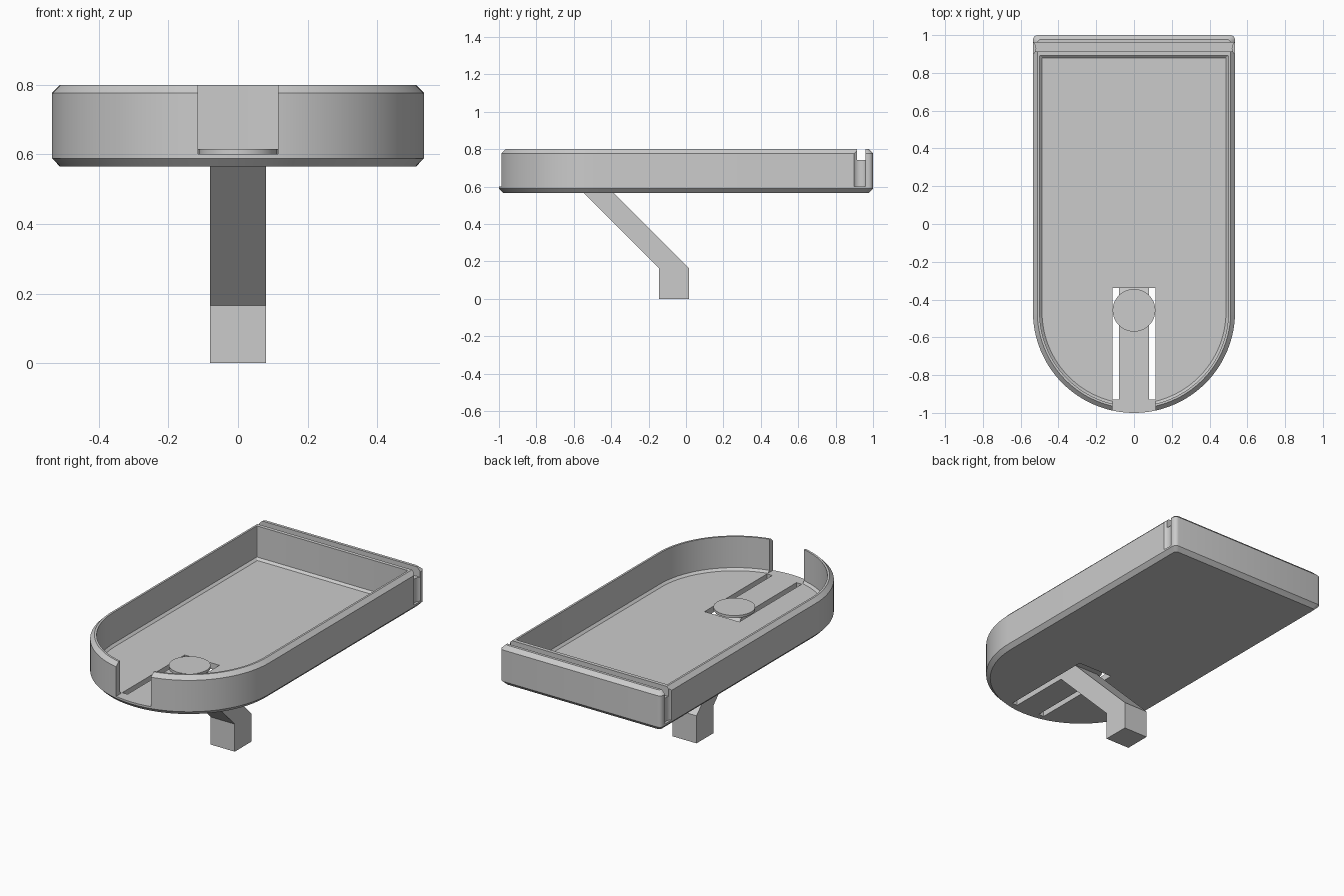
import bpy, bmesh
from math import sin, cos, pi

if "Cube" in bpy.data.objects:
    bpy.data.objects.remove(bpy.data.objects["Cube"])

CY = -0.465  # centre of the rounded front end


def make(name, verts, faces):
    me = bpy.data.meshes.new(name)
    me.from_pydata(verts, [], faces)
    bm = bmesh.new()
    bm.from_mesh(me)
    bmesh.ops.recalc_face_normals(bm, faces=bm.faces)
    bm.to_mesh(me)
    bm.free()
    ob = bpy.data.objects.new(name, me)
    bpy.context.collection.objects.link(ob)
    return ob


def loft(name, rings):
    n = len(rings[0])
    verts = [p for r in rings for p in r]
    faces = [list(range(n)), list(range((len(rings) - 1) * n, len(rings) * n))]
    for k in range(len(rings) - 1):
        for i in range(n):
            j = (i + 1) % n
            faces.append([k * n + i, k * n + j, (k + 1) * n + j, (k + 1) * n + i])
    return make(name, verts, faces)


def outline(r, back, corner, z):
    # rounded front, straight sides, small radius at the back corners
    pts = [(r * cos(-pi * i / 64), CY + r * sin(-pi * i / 64), z) for i in range(65)]
    for cx, a0 in ((corner - r, pi), (r - corner, pi / 2)):
        for i in range(5):
            a = a0 - pi / 2 * i / 4
            pts.append((cx + corner * cos(a), back - corner + corner * sin(a), z))
    return pts


def box(name, x0, x1, y0, y1, z0, z1):
    return loft(name, [[(x0, y0, z), (x1, y0, z), (x1, y1, z), (x0, y1, z)] for z in (z0, z1)])


def cylinder(name, x, y, r, z0, z1, n):
    return loft(name, [[(x + r * cos(2 * pi * i / n), y + r * sin(2 * pi * i / n), z)
                        for i in range(n)] for z in (z0, z1)])


def cut(ob, cutter):
    cutter.hide_render = True
    m = ob.modifiers.new("cut", 'BOOLEAN')
    m.operation, m.solver, m.object = 'DIFFERENCE', 'EXACT', cutter
    bpy.context.view_layer.objects.active = ob
    bpy.ops.object.modifier_apply(modifier=m.name)
    bpy.data.objects.remove(cutter)


def smooth(ob):
    bpy.ops.object.select_all(action='DESELECT')
    ob.select_set(True)
    bpy.context.view_layer.objects.active = ob
    bpy.ops.object.shade_smooth_by_angle(angle=0.4)


# Tray: chamfered outer shell, rim, inner wall and floor
tray = loft("tray", [
    outline(0.512, 0.977, 0.02, 0.565),
    outline(0.535, 1.0, 0.025, 0.589),
    outline(0.535, 1.0, 0.025, 0.777),
    outline(0.512, 0.977, 0.02, 0.80),
    outline(0.50, 0.892, 0.004, 0.80),
    outline(0.50, 0.892, 0.004, 0.614),
    outline(0.487, 0.879, 0.004, 0.601)])

# Front notch, spring slot, back rim groove and side grooves
cut(tray, box("notch_cutter", -0.115, 0.115, -1.1, -0.9, 0.601, 0.9))
cut(tray, box("slot_cutter", -0.115, 0.115, -0.93, -0.34, 0.5, 0.7))
cut(tray, box("groove_cutter", -0.7, 0.7, 0.914, 0.96, 0.743, 0.9))
for s in (-1, 1):
    cut(tray, cylinder("side_groove_cutter", s * 0.56, 0.93, 0.04, 0.6, 0.9, 32))
smooth(tray)

# Spring tongue with slanted lever and foot
profile = [(-0.93, 0.565), (-0.545, 0.565), (-0.145, 0.165), (-0.145, 0), (0.015, 0),
           (0.015, 0.165), (-0.421, 0.601), (-0.93, 0.601)]
loft("tongue_lever", [[(x, y, z) for y, z in profile] for x in (-0.08, 0.08)])

# Round push pad on the tongue
pad = cylinder("push_pad", 0, -0.457, 0.113, 0.601, 0.616, 64)
smooth(pad)
